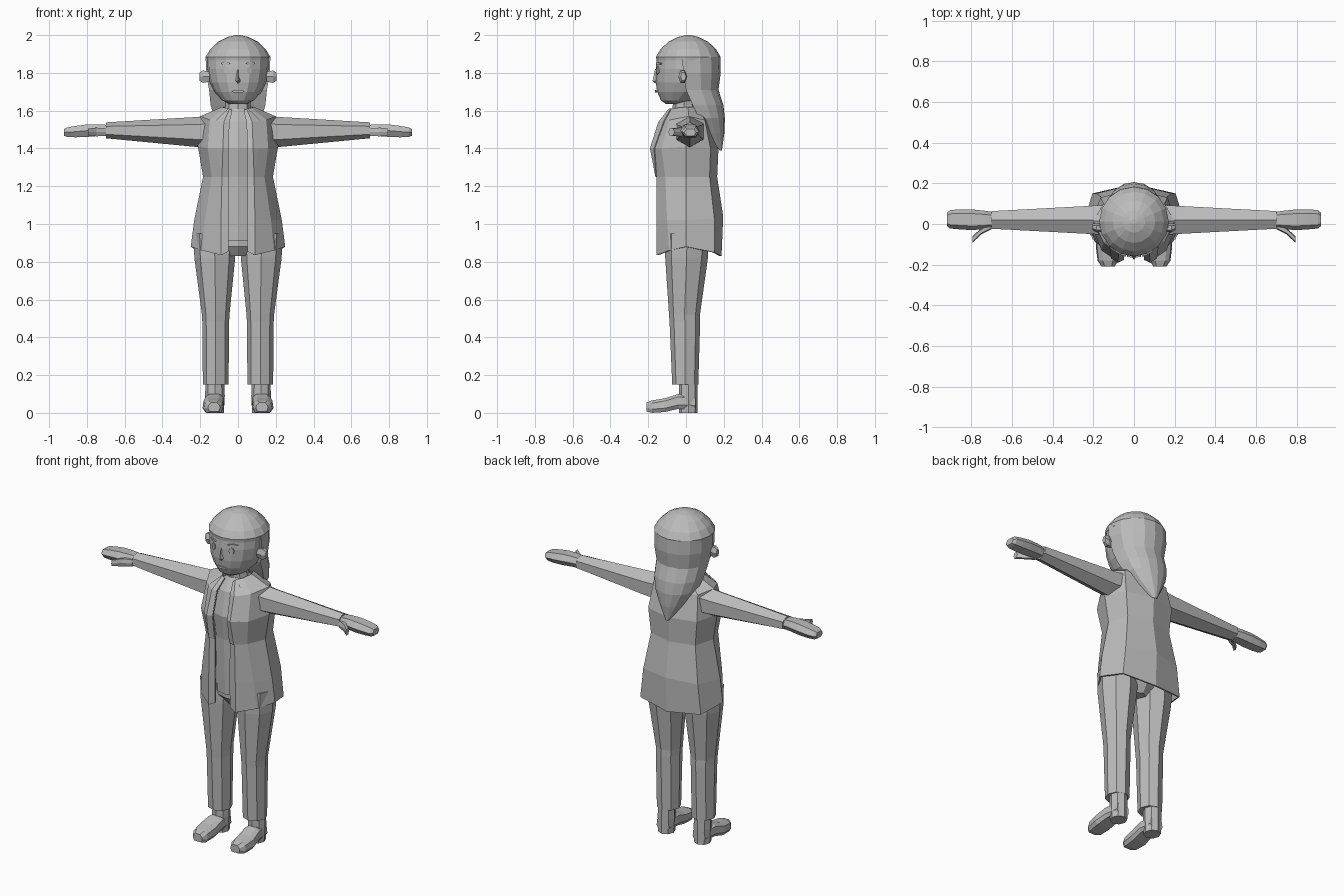
import bpy, bmesh, math

grey = bpy.data.materials.new("plain_grey")
grey.diffuse_color = (0.5, 0.5, 0.5, 1)


def loft(name, rings, closed=True, mirror=False, thick=0, weld=False):
    """Skin matching rings of points; cap both ends when the rings are closed."""
    bm = bmesh.new()
    rows = [[bm.verts.new(p) for p in r] for r in rings]
    n = len(rows[0])
    for a, b in zip(rows, rows[1:]):
        for i in range(n if closed else n - 1):
            j = (i + 1) % n
            bm.faces.new((a[i], a[j], b[j], b[i]))
    if closed:
        bm.faces.new(rows[0])
        bm.faces.new(rows[-1])
        bmesh.ops.recalc_face_normals(bm, faces=bm.faces)
    me = bpy.data.meshes.new(name)
    bm.to_mesh(me)
    bm.free()
    me.materials.append(grey)
    ob = bpy.data.objects.new(name, me)
    bpy.context.collection.objects.link(ob)
    if mirror:
        m = ob.modifiers.new("mirror", 'MIRROR')
        m.use_mirror_merge = weld
    if thick:
        s = ob.modifiers.new("thickness", 'SOLIDIFY')
        s.thickness = thick
        s.offset = -1
    return ob


def oval(cx, cy, z, rx, ry, n=8):
    return [(cx + rx * math.cos(math.tau * i / n), cy + ry * math.sin(math.tau * i / n), z)
            for i in range(n)]


def slab_x(x, cy, hy, cz, hz):
    """Six-sided section across x, with ridges at front and back."""
    return [(x, cy + hy * a, cz + hz * b) for a, b in
            ((-1, 0), (-.6, 1), (.6, 1), (1, 0), (.6, -1), (-.6, -1))]


# Trousers
loft("trouser_leg", [oval(*r) for r in (
    (.118, .066 - .07, .15, .068, .069), (.118, -.006, .48, .071, .081),
    (.118, -.008, .52, .073, .082), (.123, .003, .82, .108, .113),
    (.124, .006, .95, .112, .116))], mirror=True)
loft("hips", [oval(0, 0, .83, .05, .08), oval(0, 0, .88, .16, .11), oval(0, .01, 1.0, .17, .12)])

# Feet
loft("ankle", [oval(.122, .012, z, r, .05) for z, r in ((0, .047), (.09, .052), (.17, .05))], mirror=True)
loft("shoe", [[(cx - w, y, z0 + .02), (cx - w * .75, y, z0), (cx + w * .75, y, z0), (cx + w, y, z0 + .02),
               (cx + w * .9, y, z1 - .015), (cx + w * .5, y, z1), (cx - w * .5, y, z1), (cx - w * .9, y, z1 - .015)]
              for y, cx, w, z0, z1 in ((-.21, .127, .032, .008, .055), (-.18, .129, .05, 0, .066),
                                       (-.11, .131, .057, .005, .078), (-.04, .125, .052, .022, .1),
                                       (.05, .122, .042, .02, .09))], mirror=True)

# Shirt seen in the jacket opening
loft("shirt", [oval(0, 0, z, w, d, 12) for z, w, d in (
    (.91, .13, .125), (1.05, .13, .13), (1.25, .13, .135), (1.4, .14, .158), (1.54, .1, .125), (1.61, .06, .075))])

# Jacket, right half mirrored: each row runs from the front edge to the centre back
rows = [
    ((.05, -.15, .855), (.09, -.155, .835), (.19, -.09, .86), (.25, 0, .88), (.205, .15, .85), (0, .188, .83)),
    ((.05, -.153, 1.02), (.09, -.155, 1.02), (.175, -.1, 1.02), (.232, 0, 1.02), (.185, .15, 1.03), (0, .197, 1.04)),
    ((.05, -.15, 1.25), (.085, -.155, 1.25), (.14, -.11, 1.25), (.185, 0, 1.25), (.15, .125, 1.25), (0, .165, 1.25)),
    ((.05, -.17, 1.4), (.08, -.184, 1.4), (.16, -.13, 1.4), (.212, 0, 1.41), (.165, .13, 1.4), (0, .172, 1.4)),
    ((.045, -.135, 1.54), (.075, -.14, 1.54), (.15, -.09, 1.55), (.2, .015, 1.57), (.15, .1, 1.55), (0, .13, 1.54)),
    ((.03, -.085, 1.6), (.045, -.085, 1.61), (.07, -.05, 1.615), (.085, .01, 1.62), (.06, .065, 1.62), (0, .08, 1.62)),
]
loft("jacket", rows, closed=False, mirror=True, thick=.01, weld=True)

# Lapels lying on the jacket front
loft("lapel", [[(x, y - .007, z) for x, y, z in ((r[0]), r[1],
               [p + (q - p) * t for p, q in zip(r[1], r[2])])]
               for r, t in zip(rows[2:], (.05, .4, .6, .3))], closed=False, mirror=True, thick=.006)

# Arms and hands
loft("sleeve", [[(x, .02 + hy * math.sin(math.tau * i / 6), cz + hz * math.cos(math.tau * i / 6))
                 for i in range(6)]
                for x, hy, cz, hz in ((.14, .085, 1.49, .085), (.21, .08, 1.487, .08), (.7, .05, 1.496, .042))], mirror=True)
loft("hand", [slab_x(*r) for r in (
    (.67, .02, .035, 1.495, .028), (.74, .02, .046, 1.497, .031), (.8, .021, .051, 1.494, .033),
    (.86, .023, .049, 1.489, .03), (.905, .023, .045, 1.486, .025), (.92, .022, .032, 1.485, .018))], mirror=True)
loft("thumb", [slab_x(x, y, .016, 1.487, h) for x, y, h in ((.7, -.01, .02), (.75, -.035, .023), (.795, -.077, .018))],
     mirror=True)

# Neck and head
loft("neck", [oval(0, -.005, 1.57, .078, .068), oval(0, -.01, 1.63, .066, .06), oval(0, -.01, 1.72, .068, .062)])
loft("head", [oval(0, cy, z, w, d, 16) for z, cy, w, d in (
    (1.635, -.055, .045, .05), (1.655, -.04, .085, .093), (1.7, -.01, .125, .143),
    (1.75, 0, .15, .16), (1.82, .005, .165, .165), (1.88, .01, .166, .165), (1.94, .01, .12, .12))])

# Hair: skull cap over the hairline, then the long tapering back
loft("hair_cap", [oval(0, .012, z, r, r, 16) for z, r in (
    (1.865, .168), (1.885, .171), (1.925, .147), (1.965, .105), (1.99, .055), (2.0, .012))])


def drape(z, w, front, back):
    pts = [(w * math.cos(math.pi * i / 8), front + (back - front) * math.sin(math.pi * i / 8) ** .8, z)
           for i in range(9)]
    return pts + [(-w * .6, front + .01, z), (w * .6, front + .01, z)]


loft("hair_back", [drape(*r) for r in (
    (1.885, .171, -.02, .182), (1.8, .17, -.015, .184), (1.71, .153, .0, .172), (1.63, .145, .035, .198),
    (1.56, .125, .07, .206), (1.48, .075, .115, .203), (1.39, .012, .178, .19))])

# Ears, nose, eyes, brows and mouth
loft("ear", [[(x, y + h * .6 * math.cos(math.tau * i / 6), 1.78 + h * math.sin(math.tau * i / 6)) for i in range(6)]
             for x, y, h in ((.15, -.02, .03), (.185, -.018, .038), (.205, -.014, .024))], mirror=True)
loft("nose", [[(-w, y + .03, z), (0, y, z), (w, y + .03, z)]
              for z, w, y in ((1.745, .014, -.162), (1.757, .02, -.177), (1.82, .008, -.164))])


def face_y(x):
    return .004 - .165 * math.sqrt(1 - (x / .16) ** 2)


def plate(name, x, z, w, h, n=8, mirror=True):
    """Thin oval plate resting on the face."""
    loft(name, [[(x + w * math.cos(math.tau * i / n), face_y(x + w * math.cos(math.tau * i / n)) + dy,
                  z + h * math.sin(math.tau * i / n)) for i in range(n)] for dy in (-.004, .005)], mirror=mirror)


plate("eye", .06, 1.813, .014, .021)
plate("brow", .066, 1.85, .027, .006)
plate("mouth", 0, 1.702, .035, .007, mirror=False)
